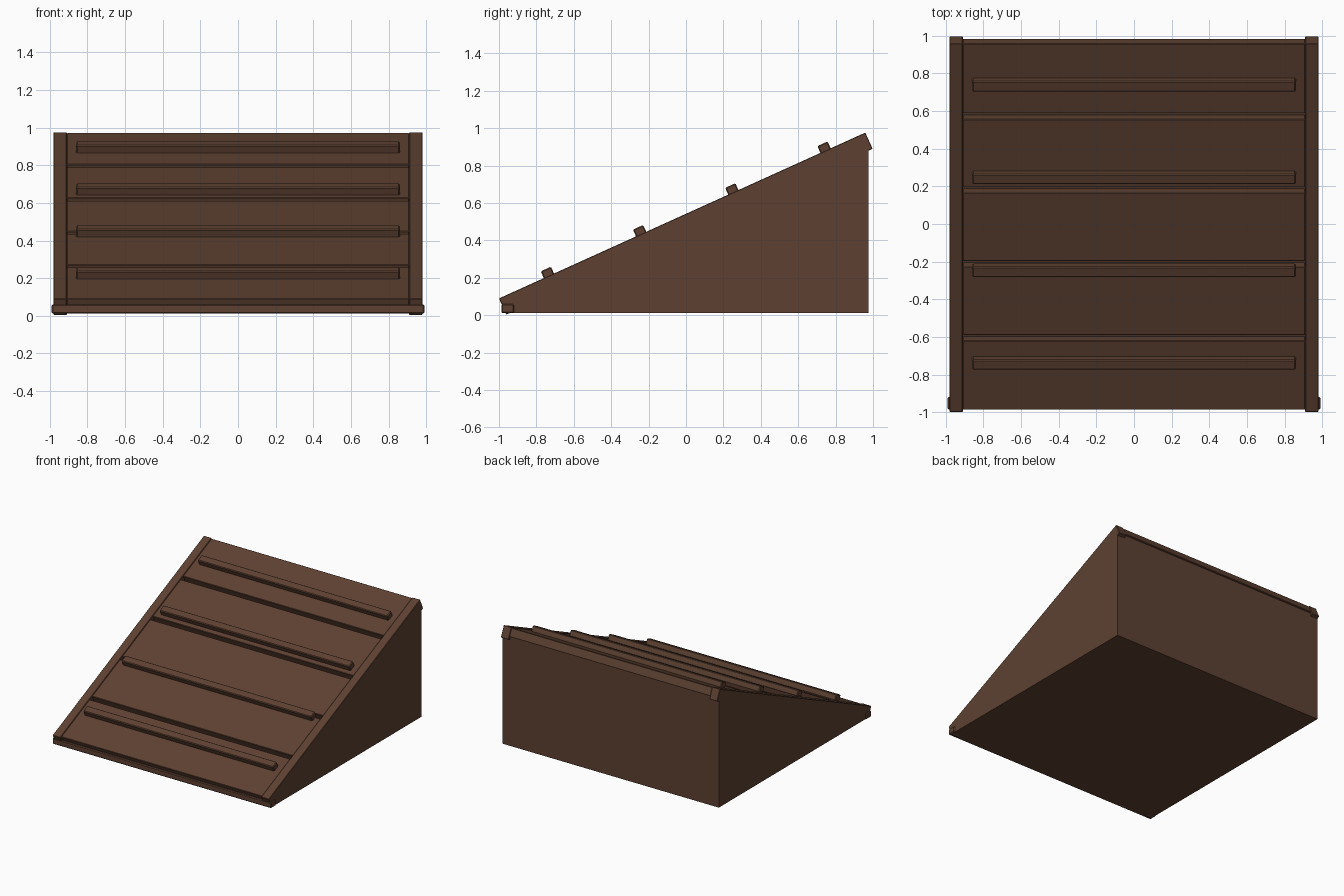
import bpy, bmesh, math
from mathutils import Matrix, Vector

cube = bpy.data.objects.get("Cube")
if cube:
    bpy.data.objects.remove(cube, do_unlink=True)

# Single dark wood colour
wood = bpy.data.materials.new("dark_brown_wood")
wood.use_nodes = True
WOOD = (0.11, 0.052, 0.031, 1)
wood.diffuse_color = WOOD
bsdf = wood.node_tree.nodes["Principled BSDF"]
bsdf.inputs["Base Color"].default_value = WOOD
bsdf.inputs["Roughness"].default_value = 0.8

# Slope frame: local y runs up the ramp, local z points out of it
ANGLE = math.atan(0.4527)
LENGTH = 2.15
SLOPE = Matrix.Translation((0, -1, 0.09)) @ Matrix.Rotation(ANGLE, 4, 'X')


def finish(name, bm, bevel, matrix):
    bmesh.ops.recalc_face_normals(bm, faces=bm.faces)
    mesh = bpy.data.meshes.new(name)
    bm.to_mesh(mesh)
    bm.free()
    mesh.materials.append(wood)
    obj = bpy.data.objects.new(name, mesh)
    obj.matrix_world = matrix
    bpy.context.collection.objects.link(obj)
    if bevel:
        mod = obj.modifiers.new("edge_bevel", 'BEVEL')
        mod.width = bevel
        mod.segments = 1
    return obj


def box(name, low, high, bevel=0.004, matrix=Matrix()):
    low, high = Vector(low), Vector(high)
    bm = bmesh.new()
    bmesh.ops.create_cube(bm, size=1)
    bmesh.ops.scale(bm, vec=high - low, verts=bm.verts)
    bmesh.ops.translate(bm, vec=(low + high) / 2, verts=bm.verts)
    return finish(name, bm, bevel, matrix)


# Solid wedge under the boards
bm = bmesh.new()
profile = [(-0.975, 0.012), (0.975, 0.012), (0.975, 0.917), (-0.975, 0.035)]
face = bm.faces.new([bm.verts.new((-0.98, y, z)) for y, z in profile])
side = bmesh.ops.extrude_face_region(bm, geom=[face])
verts = [g for g in side["geom"] if isinstance(g, bmesh.types.BMVert)]
bmesh.ops.translate(bm, vec=(1.96, 0, 0), verts=verts)
finish("wedge_body", bm, 0, Matrix())

# Side rails along the slope
for name, x in (("right_rail", -0.98), ("left_rail", 0.91)):
    box(name, (x, 0, -0.095), (x + 0.07, LENGTH, 0), 0.003, SLOPE)

# Five deck boards with open gaps
PITCH, GAP = 0.431, 0.034
for i in range(5):
    start = i * PITCH + (GAP / 2 if i else 0.012)
    end = (i + 1) * PITCH - GAP / 2 if i < 4 else LENGTH - 0.003
    box(f"deck_board_{i + 1}", (-0.91, start, -0.072), (0.91, end, -0.004), 0.003, SLOPE)

# Raised foot cleats across the boards
for i in range(4):
    y = (-0.733 + i * 0.493 + 1) / math.cos(ANGLE)
    box(f"foot_cleat_{i + 1}", (-0.86, y - 0.03, -0.01), (0.86, y + 0.03, 0.04), 0.006, SLOPE)

# Cross bar at the front foot
box("front_bar", (-0.99, -0.987, 0.012), (0.99, -0.92, 0.06), 0.006)
